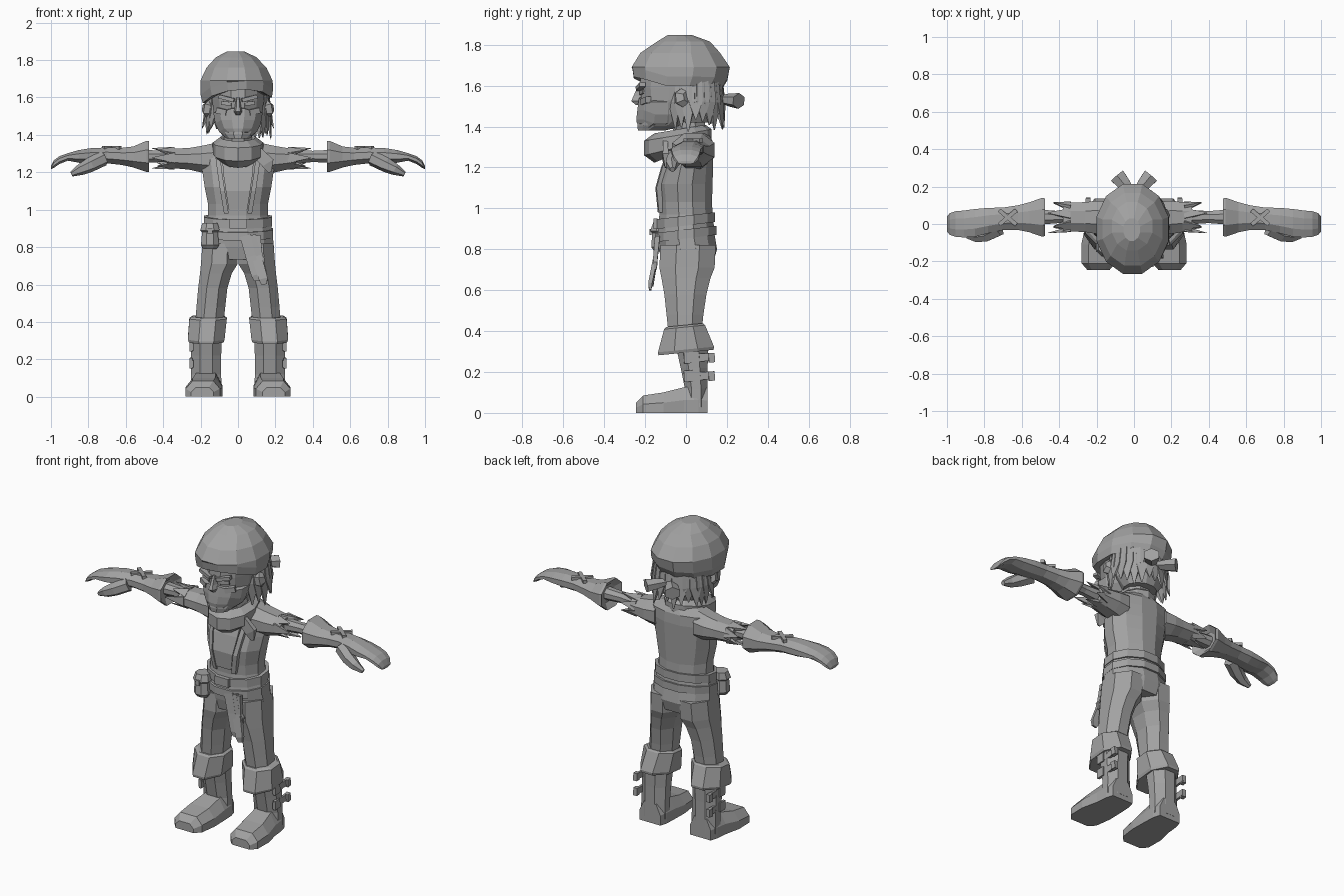
import bpy, bmesh, math, random
from mathutils import Vector, Euler

random.seed(4)
grey = bpy.data.materials.new("plain grey")
grey.diffuse_color = (0.36, 0.36, 0.36, 1)


def make(name, bm):
    bmesh.ops.recalc_face_normals(bm, faces=bm.faces)
    me = bpy.data.meshes.new(name)
    bm.to_mesh(me)
    bm.free()
    me.materials.append(grey)
    ob = bpy.data.objects.new(name, me)
    bpy.context.collection.objects.link(ob)
    return ob


def skin(name, rings, s=1, caps=True):
    """Bridge equal rings of points; s=-1 mirrors in x."""
    bm = bmesh.new()
    vs = [[bm.verts.new((p[0] * s, p[1], p[2])) for p in r] for r in rings]
    n = len(vs[0])
    for a, b in zip(vs, vs[1:]):
        for i in range(n):
            j = (i + 1) % n
            bm.faces.new((a[i], a[j], b[j], b[i]))
    if caps:
        bm.faces.new(vs[0])
        bm.faces.new(vs[-1])
    return make(name, bm)


def oval(n):
    k = 1 / math.cos(math.pi / n)
    return [(k * math.cos((i + .5) * math.tau / n), k * math.sin((i + .5) * math.tau / n)) for i in range(n)]


def stack(rows, n=8, lift=lambda x, y: 0):
    """Upright rings from rows of z, cx, cy, rx, ry."""
    return [[(cx + rx * u, cy + ry * v, z + lift(cx + rx * u, cy + ry * v)) for u, v in oval(n)]
            for z, cx, cy, rx, ry in rows]


def row(rows, n=8):
    """Sideways rings from rows of x, cy, cz, ry, rz."""
    return [[(x, cy + ry * u, cz + rz * v) for u, v in oval(n)] for x, cy, cz, ry, rz in rows]


def tube(name, pts, radii, n=6, s=1, flat=1, side=(0, 0, 1)):
    """Tapered tube along a path, thinned by flat across its second axis."""
    pts = [Vector(p) for p in pts]
    rings = []
    for i, p in enumerate(pts):
        d = (pts[min(i + 1, len(pts) - 1)] - pts[max(i - 1, 0)]).normalized()
        a = d.cross(Vector(side)).normalized()
        b = d.cross(a)
        rings.append([p + radii[i] * (a * u + b * v * flat) for u, v in oval(n)])
    return skin(name, rings, s)


def box(name, c, size, rot=(0, 0, 0), s=1):
    bm = bmesh.new()
    bmesh.ops.create_cube(bm, size=1)
    e = Euler(rot)
    for v in bm.verts:
        p = e.to_matrix() @ Vector([a * b for a, b in zip(v.co, size)]) + Vector(c)
        v.co = (p.x * s, p.y, p.z)
    return make(name, bm)


# Legs, boots and arms, once per side
for s, side in ((1, "left"), (-1, "right")):
    skin(side + "_trouser_leg", stack([
        (.38, .155, -.005, .075, .08), (.48, .145, -.005, .077, .09), (.58, .135, -.003, .078, .103),
        (.66, .118, 0, .085, .12), (.71, .1, .005, .098, .135), (.82, .095, .01, .095, .135)]), s)
    sole = [(-1, 0), (-1, .5), (-.6, 1), (.6, 1), (1, .5), (1, 0)]
    skin(side + "_boot_foot", [[(cx + r * u, y, h * v) for u, v in sole] for y, cx, r, h in (
        (-.245, .19, .06, .05), (-.21, .188, .092, .085), (-.11, .182, .1, .1),
        (-.01, .172, .088, .125), (.06, .17, .083, .13), (.105, .17, .07, .12))], s)
    skin(side + "_boot_shaft", stack([(.03, .17, .05, .082, .056), (.12, .17, .05, .08, .056),
                                      (.22, .17, .04, .08, .066), (.34, .168, .028, .083, .08)]), s)
    skin(side + "_boot_cuff", stack([(.295, .17, 0, .092, .135), (.31, .17, 0, .098, .137),
                                     (.42, .16, -.007, .1, .1), (.43, .158, -.007, .085, .09)],
                                    lift=lambda x, y: .1 * y), s)
    for z in (.18, .27):
        box(side + "_boot_strap", (.243, .065, z), (.014, .15, .038), (.06, 0, .04), s)
        box(side + "_strap_buckle", (.25, .015, z), (.016, .05, .055), (.06, 0, .04), s)
        box(side + "_strap_end", (.247, .125, z), (.024, .03, .046), (.06, 0, .1), s)

    # Ragged sleeve, longer on one arm
    end = .31 if s > 0 else .38
    skin(side + "_sleeve", row([(.13, .03, 1.27, .09, .085), (.2, .035, 1.27, .088, .07),
                                (.26, .037, 1.272, .08, .058), (end, .037, 1.275, .075, .05)]), s)
    for i in range(7):
        a = i * math.tau / 7 + .4
        c, d = math.cos(a), math.sin(a)
        tube(side + "_sleeve_tatter", [(end - .04, .037 + .065 * c, 1.275 + .042 * d),
             (end + .05 + .03 * (i % 2), .037 + .085 * c, 1.275 + .055 * d)], [.028, .002], 4, s, .5, (0, c, d))
    skin(side + "_forearm", row([(.28, .037, 1.28, .04, .038), (.4, .037, 1.285, .032, .03),
                                 (.5, .037, 1.285, .04, .035)]), s)
    # Flared glove with mitten fingers
    skin(side + "_glove", row([
        (.5, .036, 1.285, .06, .05), (.475, .036, 1.285, .1, .083), (.49, .036, 1.285, .104, .083),
        (.56, .036, 1.282, .08, .056), (.62, .034, 1.285, .066, .046), (.7, .028, 1.29, .06, .042),
        (.78, .018, 1.288, .068, .042), (.85, .006, 1.285, .074, .034), (.91, 0, 1.282, .072, .02),
        (.955, 0, 1.265, .068, .021), (.985, 0, 1.243, .058, .02), (1, 0, 1.224, .04, .008)]), s)
    tube(side + "_thumb", [(.72, -.025, 1.275), (.79, -.058, 1.24), (.84, -.07, 1.215), (.89, -.066, 1.19)],
         [.036, .034, .027, .012], 6, s)
    for r in (.7, -.7):
        box(side + "_glove_cross", (.675, .035, 1.332), (.12, .022, .018), (0, 0, r), s)

    # Face details and ear
    tube(side + "_ear", [(.125, -.02, 1.535), (.16, -.01, 1.54), (.172, .005, 1.545)], [.035, .045, .025], 6, s)
    box(side + "_brow", (.06, -.222, 1.595), (.085, .03, .02), (0, -.25, .22), s)
    box(side + "_eye", (.062, -.216, 1.568), (.055, .009, .02), (0, -.1, .25), s)
    box(side + "_cheek", (.085, -.197, 1.525), (.06, .03, .03), (0, -.2, .45), s)
    # Knot of the head cloth
    tube(side + "_knot_loop", [(.01, .165, 1.535), (.05, .21, 1.53), (.09, .258, 1.525)],
         [.02, .034, .042], 6, s, .8)
    # Jacket edge
    skin(side + "_jacket_edge", [[(x, y, z), (x + .025, y + .006, z), (x + .025, y + .03, z), (x, y + .03, z)]
         for z, x, y in ((1.32, .1, -.075), (1.2, .085, -.122), (1.1, .07, -.15), (.98, .05, -.138))], s)

# Trouser seat, jacket and belts
skin("trouser_seat", stack([(.735, 0, .008, .17, .125), (.8, 0, .01, .192, .142),
                            (.87, 0, 0, .185, .14), (.93, 0, 0, .175, .13)], 12))
skin("jacket", stack([(.9, 0, 0, .178, .138), (.97, 0, 0, .16, .13), (1.03, 0, -.003, .16, .13),
                      (1.12, 0, -.006, .178, .136), (1.2, 0, .008, .19, .124), (1.27, 0, .022, .2, .112),
                      (1.33, 0, .04, .19, .09), (1.365, 0, .04, .11, .07)], 12))
skin("shirt_front", [[(-w, y, z), (w, y, z), (w, y + .03, z), (-w, y + .03, z)] for z, w, y in (
    (1.31, .085, -.08), (1.2, .08, -.122), (1.1, .065, -.147), (1.0, .05, -.138))])
for z, h, rx, ry in ((.875, .022, .188, .15), (.94, .024, .182, .143)):
    skin("belt", stack([(z - h, 0, 0, rx - .02, ry - .02), (z - h, 0, 0, rx, ry), (z + h, 0, 0, rx, ry),
                        (z + h, 0, 0, rx - .02, ry - .02)], 12, lambda x, y: .12 * y))
box("belt_buckle", (0, -.15, .925), (.09, .02, .05))

# Pouch and hanging cloth
skin("pouch", stack([(.79, -.15, -.125, .035, .03), (.81, -.15, -.125, .048, .045),
                     (.88, -.15, -.125, .042, .04), (.89, -.15, -.125, .052, .05), (.93, -.15, -.12, .04, .04)], 8))
box("pouch_clasp", (-.15, -.174, .885), (.025, .01, .03))
for x0, x1, z1, y1 in ((.04, .095, .62, -.165), (.065, .135, .6, -.175), (.09, .12, .7, -.15)):
    tube("sash_end", [(x0, -.14, .86), ((x0 + x1) / 2, -.15, .75), (x1, y1, z1 + .03), (x1 + .005, y1, z1)],
         [.03, .027, .024, .014], 4, 1, .4, (0, 1, 0))

# Scarf, a tilted ring round the neck
rings = []
for i in range(13):
    a = i * math.tau / 12
    c, d = math.cos(a), math.sin(a)
    t = .05 - .012 * d
    rings.append([(c * (.095 + t * .8 * u), -.03 + d * (.125 + t * .8 * u), 1.33 + .035 * d + t * v)
                  for u, v in oval(6)])
skin("scarf", rings, 1, False)
tube("scarf_tail", [(.1, -.1, 1.31), (.16, -.1, 1.25), (.17, -.1, 1.2)], [.03, .035, .008], 4, 1, .4, (0, 1, 0))

# Head
skin("neck", stack([(1.3, 0, .03, .075, .075), (1.48, 0, 0, .075, .085)]))
skin("head", stack([(1.38, 0, -.17, .06, .065), (1.405, 0, -.12, .09, .118), (1.46, 0, -.075, .118, .155),
                    (1.53, 0, -.04, .132, .178), (1.59, 0, -.03, .138, .195), (1.68, 0, -.03, .14, .19)], 12))
skin("face_mask", stack([(1.395, 0, -.165, .072, .075), (1.415, 0, -.125, .1, .118), (1.46, 0, -.12, .122, .118),
                         (1.52, 0, -.115, .132, .115), (1.525, 0, -.11, .12, .1)], 12,
                        lambda x, y: .02 if y < -.2 else 0))
skin("nose", [[(-a, -.2, z), (a, -.2, z), (a * .4, y, z), (-a * .4, y, z)] for z, a, y in (
    (1.505, .02, -.245), (1.525, .032, -.268), (1.55, .022, -.256), (1.6, .015, -.235))])

# Hat with a raised front brim
tilt = lambda x, y: .08 * x + max(0, -y - .1) * .35
skin("hat", stack([(1.6, 0, -.03, .15, .19), (1.585, -.004, -.04, .185, .215), (1.63, -.006, -.03, .194, .232)],
                  12, tilt) +
     stack([(1.69, -.008, -.026, .193, .24), (1.76, -.008, -.028, .16, .195),
            (1.815, -.01, -.012, .108, .13), (1.847, -.012, -.03, .045, .06)], 12))

# Hair under the hat, with ragged locks
skin("hair_mass", stack([(1.42, 0, .05, .095, .085), (1.48, 0, .045, .135, .115), (1.64, 0, .045, .158, .13)], 12))
for i in range(19):
    a = math.radians(-38 + i * 256 / 18)
    c, d = math.cos(a), math.sin(a)
    low = 1.37 + .07 * random.random()
    out = 1.1 + .22 * random.random()
    tube("hair_lock", [(.15 * c, .035 + .13 * d, 1.63), (.165 * c, .035 + .14 * d, 1.52),
                       (.15 * out * c, .035 + .125 * out * d, low)], [.03, .034, .003], 4, 1, .4, (c, d, 0))
